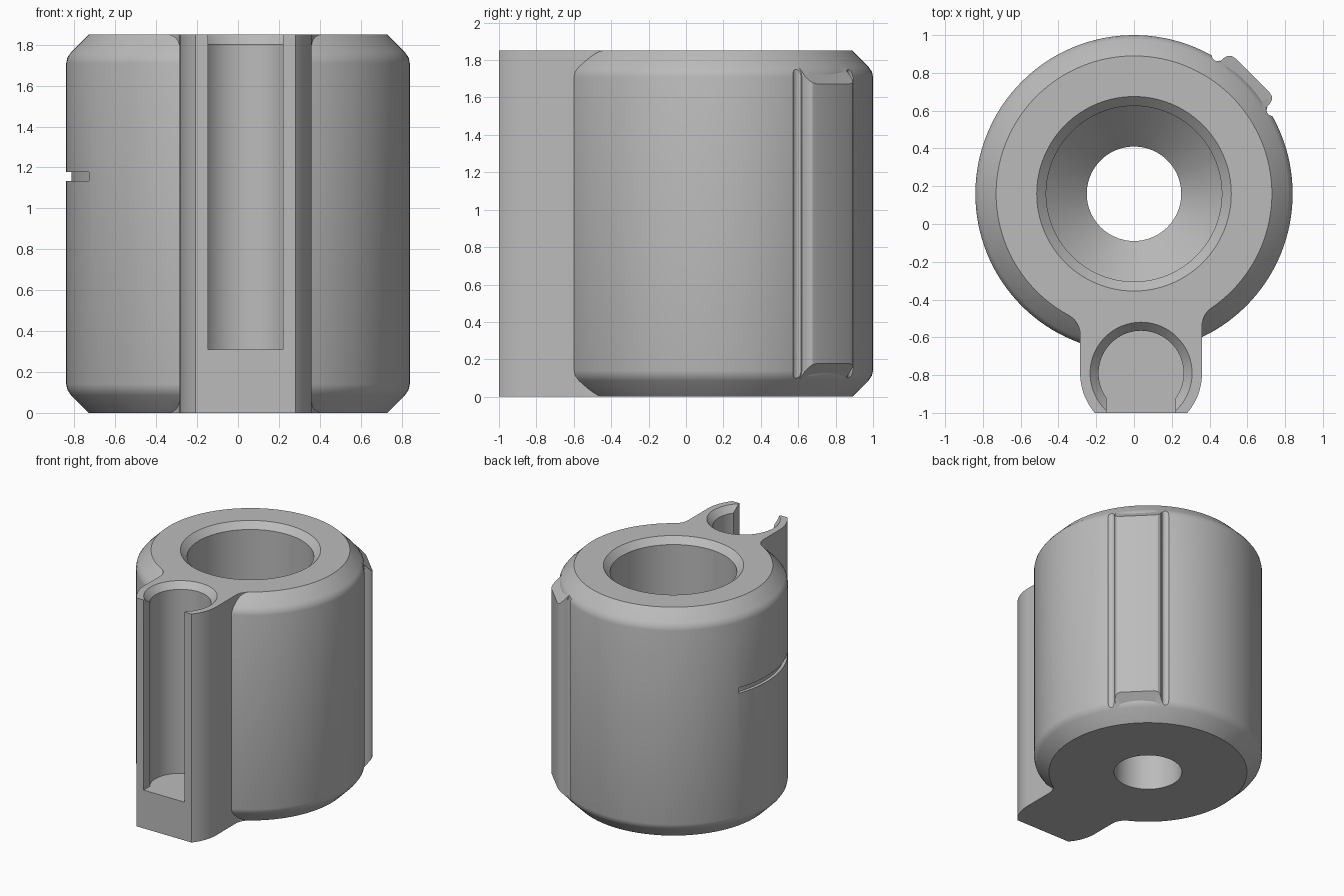
import bpy, bmesh
from math import sin, cos, pi, radians, asin, atan2, sqrt
from mathutils import Matrix

cube = bpy.data.objects.get("Cube")
if cube:
    bpy.data.objects.remove(cube, do_unlink=True)

HEIGHT = 1.85
BODY_Y = 0.16                    # axis of the main cylinder
BODY_R, FLAT_R = 0.84, 0.73
ARM_X, ARM_Y, ARM_R = 0.0375, -0.79, 0.3225


def finish(name, bm):
    bmesh.ops.recalc_face_normals(bm, faces=bm.faces[:])
    mesh = bpy.data.meshes.new(name)
    bm.to_mesh(mesh)
    bm.free()
    ob = bpy.data.objects.new(name, mesh)
    bpy.context.collection.objects.link(ob)
    return ob


def arc(cx, cy, r, a0, a1, n):
    steps = [a0 + (a1 - a0) * i / n for i in range(n + 1)]
    return [(cx + r * cos(a), cy + r * sin(a)) for a in steps]


def revolve(name, profile, x, y, steps=128):
    """Turn a closed (radius, z) profile around a vertical axis."""
    bm = bmesh.new()
    vs = [bm.verts.new((r, 0, z)) for r, z in profile]
    es = [bm.edges.new((vs[i - 1], vs[i])) for i in range(len(vs))]
    bmesh.ops.spin(bm, geom=vs + es, cent=(0, 0, 0), axis=(0, 0, 1),
                   angle=2 * pi, steps=steps)
    bmesh.ops.remove_doubles(bm, verts=bm.verts[:], dist=1e-5)
    bmesh.ops.dissolve_degenerate(bm, edges=bm.edges[:], dist=1e-6)
    loose = [e for e in bm.edges if not e.link_faces]
    bmesh.ops.delete(bm, geom=loose, context='EDGES')
    bm.transform(Matrix.Translation((x, y, 0)))
    return finish(name, bm)


def prism(name, outline, z0, z1, slope=0.0, matrix=None):
    """Extrude an outline; slope tilts both ends towards each other along y."""
    bm = bmesh.new()
    low = [bm.verts.new((x, y, z0 + slope * y)) for x, y in outline]
    top = [bm.verts.new((x, y, z1 - slope * y)) for x, y in outline]
    bm.faces.new(low)
    bm.faces.new(top)
    for i in range(len(low)):
        bm.faces.new((low[i - 1], low[i], top[i], top[i - 1]))
    if matrix:
        bm.transform(matrix)
    return finish(name, bm)


def combine(target, tool, operation):
    tool.hide_render = True
    mod = target.modifiers.new(tool.name, 'BOOLEAN')
    mod.operation, mod.solver, mod.object = operation, 'EXACT', tool
    with bpy.context.temp_override(object=target, active_object=target):
        bpy.ops.object.modifier_apply(modifier=mod.name)
    bpy.data.objects.remove(tool, do_unlink=True)


# Chamfered main cylinder with a funnel-bottomed bore
lower = [(FLAT_R, 0), (0.816, 0.086), (0.834, 0.112), (BODY_R, 0.14)]
upper = [(r, HEIGHT - z) for r, z in reversed(lower)]
bore = [(0.515, HEIGHT), (0.465, 1.8), (0.465, 0.52), (0.25, 0.3), (0.25, 0)]
housing = revolve("housing", lower + upper + bore, 0, BODY_Y)

# Key rib at the back corner, with a relief groove on either side
key_frame = Matrix.Translation((0, BODY_Y, 0)) @ Matrix.Rotation(-pi / 4, 4, 'Z')
for s in (-1, 1):
    groove = prism("key_groove", arc(s * 0.205, 0.83, 0.03, 0, 2 * pi * 15 / 16, 15),
                   -0.1, 2, matrix=key_frame)
    combine(housing, groove, 'DIFFERENCE')
half = [(0.172, 0.78), (0.172, 0.845), (0.165, 0.868), (0.15, 0.882), (0.125, 0.887)]
rib = half + [(-t, n) for t, n in reversed(half)]
combine(housing, prism("key_rib", rib, -0.71, 2.56, 1, key_frame), 'UNION')


# Front arm: rounded sides, flat front, fillets running into the body
def arm_side(s):
    fillet = 0.12
    u = s * ARM_X + ARM_R + fillet
    drop = sqrt((FLAT_R + fillet) ** 2 - u * u)
    pts = arc(s * ARM_X, ARM_Y, ARM_R, asin((-1 - ARM_Y) / ARM_R), 0, 14)
    pts += arc(u, BODY_Y - drop, fillet, pi, atan2(drop, -u), 10)
    pts.append((0.2, -0.42))
    return [(s * x, y) for x, y in pts]


arm = prism("arm", arm_side(1) + arm_side(-1)[::-1], 0, HEIGHT)
combine(housing, arm, 'UNION')

# Round pocket in the arm with a chamfered mouth, opened to the front
FLOOR = 0.31
pocket = revolve("pocket", [(0, FLOOR), (0.225, FLOOR), (0.225, 1.8), (0.27, HEIGHT),
                            (0.315, 1.9), (0, 1.9)], ARM_X, ARM_Y, 96)
combine(housing, pocket, 'DIFFERENCE')
w = 0.183
slot = prism("slot", [(ARM_X - w, -1.1), (ARM_X + w, -1.1),
                      (ARM_X + w, ARM_Y), (ARM_X - w, ARM_Y)], FLOOR, 2)
combine(housing, slot, 'DIFFERENCE')

# Shallow curved groove on one flank
a0, a1 = radians(160), radians(210)
band = arc(0, BODY_Y, 0.9, a0, a1, 24) + arc(0, BODY_Y, 0.815, a1, a0, 24)
combine(housing, prism("side_groove", band, 1.133, 1.178), 'DIFFERENCE')

# Plain grey finish
grey = bpy.data.materials.new("plain_grey")
grey.use_nodes = True
colour = (0.5, 0.5, 0.5, 1)
grey.diffuse_color = colour
grey.node_tree.nodes["Principled BSDF"].inputs["Base Color"].default_value = colour
housing.data.materials.clear()
housing.data.materials.append(grey)
for p in housing.data.polygons:
    p.material_index = 0

bpy.ops.object.select_all(action='DESELECT')
housing.select_set(True)
bpy.context.view_layer.objects.active = housing
bpy.ops.object.shade_smooth_by_angle(angle=radians(30))
